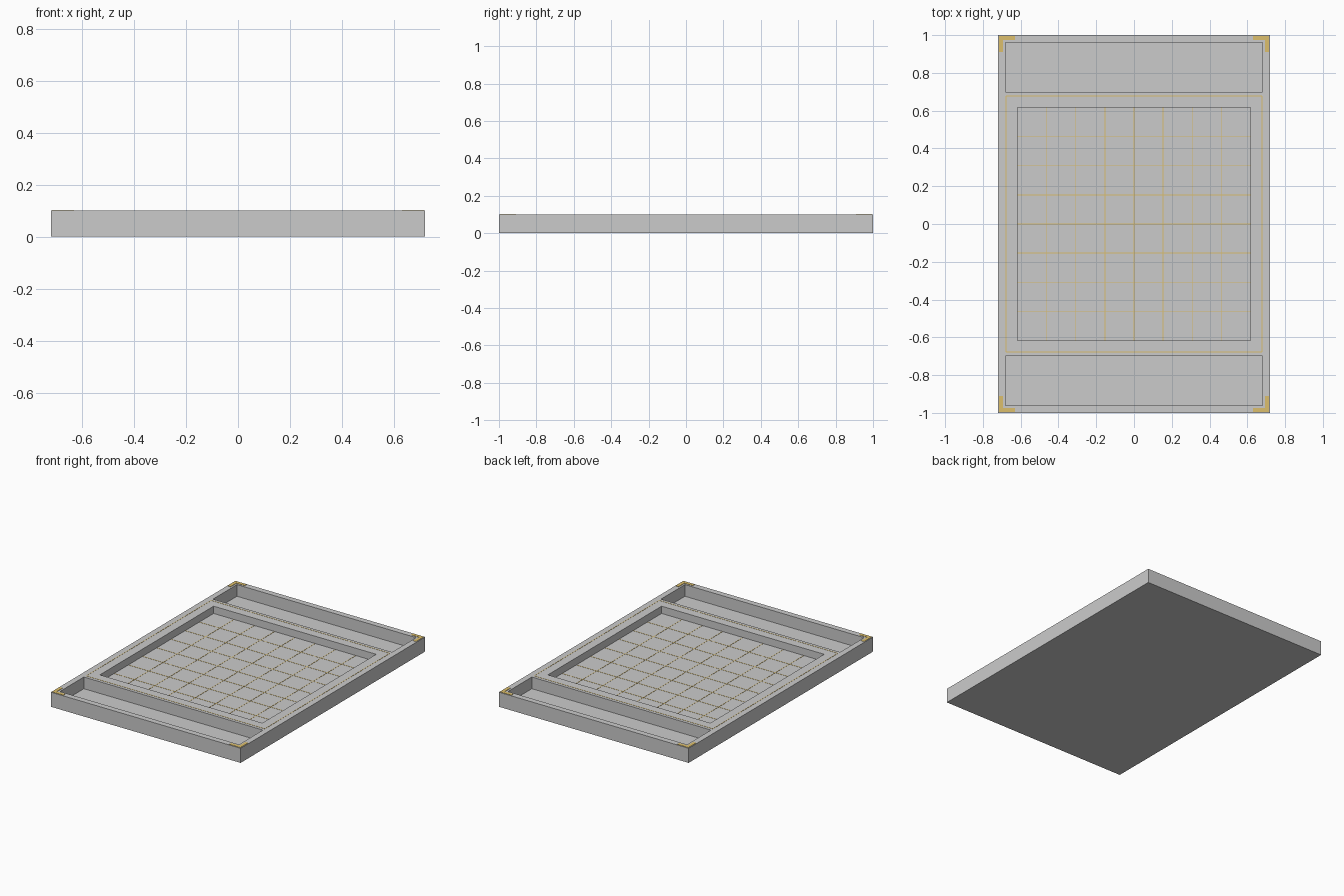
import bpy, bmesh
from mathutils import Matrix, Vector

if "Cube" in bpy.data.objects:
    bpy.data.objects.remove(bpy.data.objects["Cube"])

W, L, H = 0.72, 1.0, 0.10      # half width, half length, height
RECESS, CELL = 0.617, 0.154    # half size of playing field, square size
FIELD_Z, TRAY_Z = 0.05, 0.02   # floor heights

gold = bpy.data.materials.new("gold_inlay")
gold.diffuse_color = (0.72, 0.52, 0.15, 1)
gold.use_nodes = True
gold.node_tree.nodes["Principled BSDF"].inputs["Base Color"].default_value = gold.diffuse_color


def boxes(name, items, mat=None):
    """One object from (x0, x1, y0, y1, z0, z1) boxes."""
    bm = bmesh.new()
    for x0, x1, y0, y1, z0, z1 in items:
        m = Matrix.Translation(Vector((x0 + x1, y0 + y1, z0 + z1)) / 2)
        m = m @ Matrix.Diagonal((x1 - x0, y1 - y0, z1 - z0, 1))
        bmesh.ops.create_cube(bm, size=1, matrix=m)
    me = bpy.data.meshes.new(name)
    bm.to_mesh(me)
    bm.free()
    ob = bpy.data.objects.new(name, me)
    bpy.context.collection.objects.link(ob)
    if mat:
        me.materials.append(mat)
    return ob


# Board body with a square field and two end trays cut into it
body = boxes("board_body", [(-W, W, -L, L, 0, H)])
cutter = boxes("pocket_cutter", [
    (-RECESS, RECESS, -RECESS, RECESS, FIELD_Z, H + 0.1),
    (-0.68, 0.68, 0.70, 0.96, TRAY_Z, H + 0.1),
    (-0.68, 0.68, -0.96, -0.70, TRAY_Z, H + 0.1)])
cutter.hide_render = True
mod = body.modifiers.new("pockets", 'BOOLEAN')
mod.operation = 'DIFFERENCE'
mod.solver = 'EXACT'
mod.object = cutter
bpy.context.view_layer.objects.active = body
bpy.ops.object.modifier_apply(modifier=mod.name)
bpy.data.objects.remove(cutter)

# Grid lines between the 8 x 8 squares
t, e = 0.002, 0.001
span = 4 * CELL
lines = []
for i in range(-3, 4):
    c = i * CELL
    lines.append((c - t, c + t, -span, span, FIELD_Z - e, FIELD_Z + e))
    lines.append((-span, span, c - t, c + t, FIELD_Z - e, FIELD_Z + e))
boxes("grid_lines", lines, gold)

# Thin inlaid border around the field
b = 0.678
border = []
for s in (-1, 1):
    c = s * b
    border.append((c - t, c + t, -b, b, H - e, H + e))
    border.append((-b, b, c - t, c + t, H - e, H + e))
boxes("field_border", border, gold)

# L-shaped corner caps, mirrored to all four corners
caps = boxes("corner_caps", [
    (W - 0.09, W - 0.005, L - 0.027, L - 0.005, H - 0.002, H + 0.002),
    (W - 0.027, W - 0.005, L - 0.09, L - 0.027, H - 0.002, H + 0.002)], gold)
mir = caps.modifiers.new("mirror", 'MIRROR')
mir.use_axis = (True, True, False)
mir.use_clip = False
